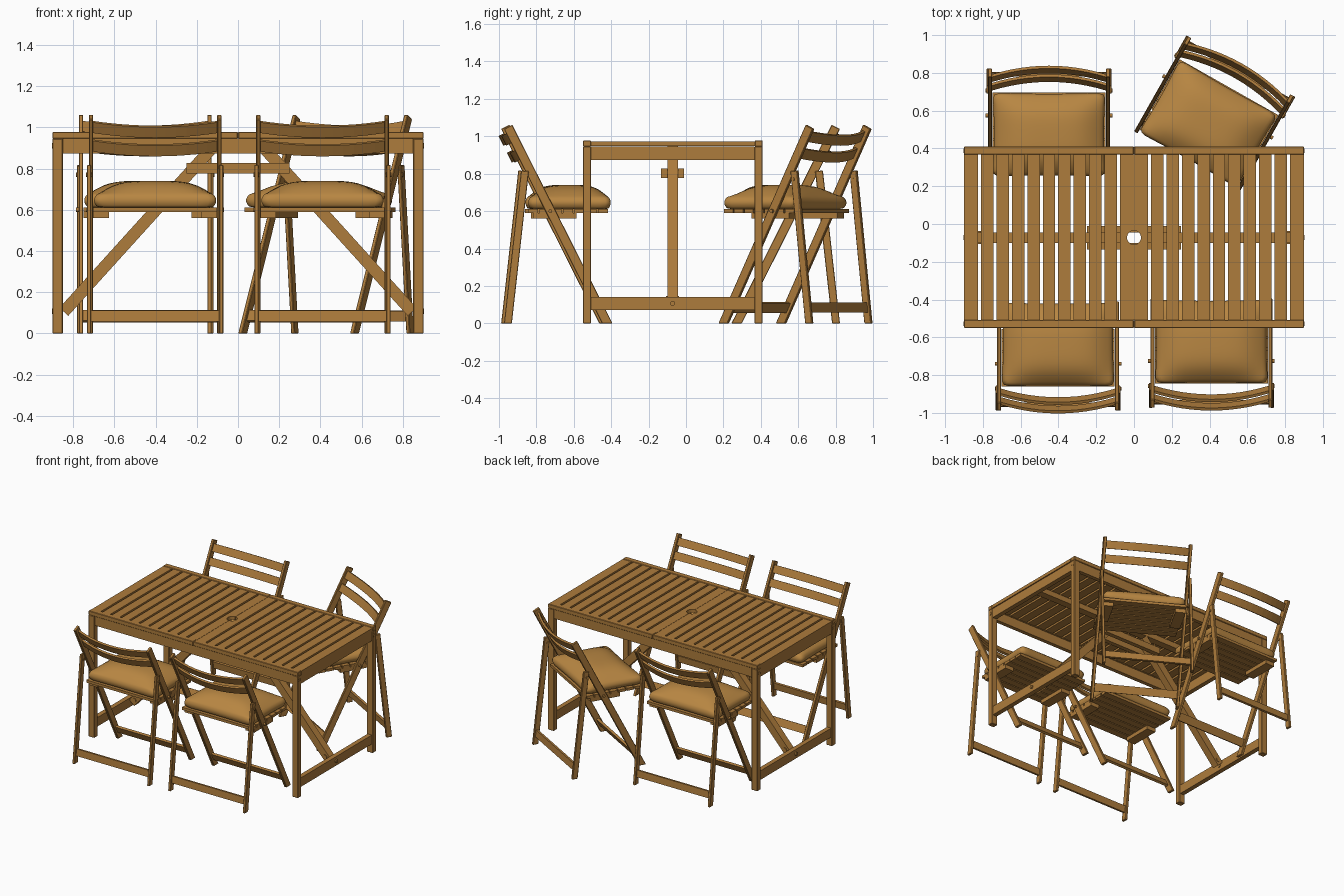
import bpy, bmesh, math
from mathutils import Matrix, Vector

if "Cube" in bpy.data.objects:
    bpy.data.objects.remove(bpy.data.objects["Cube"])


def material(name, color):
    m = bpy.data.materials.new(name)
    m.diffuse_color = color
    m.use_nodes = True
    m.node_tree.nodes["Principled BSDF"].inputs["Base Color"].default_value = m.diffuse_color
    return m


WOOD = material("wood", (0.42, 0.2, 0.045, 1))
CLOTH = material("cloth", (0.48, 0.24, 0.055, 1))


def finish(name, bm, mat=WOOD):
    bmesh.ops.recalc_face_normals(bm, faces=bm.faces[:])
    me = bpy.data.meshes.new(name)
    bm.to_mesh(me)
    bm.free()
    me.materials.append(mat)
    ob = bpy.data.objects.new(name, me)
    bpy.context.collection.objects.link(ob)
    return ob


def add_box(bm, x0, x1, y0, y1, z0, z1):
    m = Matrix.Translation(((x0 + x1) / 2, (y0 + y1) / 2, (z0 + z1) / 2))
    m = m @ Matrix.Diagonal((abs(x1 - x0), abs(y1 - y0), abs(z1 - z0), 1))
    bmesh.ops.create_cube(bm, size=1, matrix=m)


def boxes(name, items, bevel=0.0):
    bm = bmesh.new()
    for b in items:
        add_box(bm, *b)
    ob = finish(name, bm)
    if bevel:
        mod = ob.modifiers.new("soft edges", 'BEVEL')
        mod.width, mod.segments = bevel, 1
    return ob


def add_prism(bm, pts, axis, a0, a1):
    # extrude a 2D profile along x (profile y,z) or along y (profile x,z)
    place = (lambda p, a: (a, p[0], p[1])) if axis == 'x' else (lambda p, a: (p[0], a, p[1]))
    f = bm.faces.new([bm.verts.new(place(p, a0)) for p in pts])
    ext = bmesh.ops.extrude_face_region(bm, geom=[f])['geom']
    shift = Vector(place((0, 0), a1 - a0))
    bmesh.ops.translate(bm, vec=shift, verts=[v for v in ext if isinstance(v, bmesh.types.BMVert)])


def leg_profile(bottom, top, w):
    # slanted bar: flat foot on the ground, square-cut upper end
    b, t = Vector(bottom), Vector(top)
    d = (t - b).normalized()
    n = Vector((d.y, -d.x)) * w / 2
    foot = Vector((w / 2 / d.y, 0))
    return [b - foot, b + foot, t + n, t - n]


def bolts(name, places, axis, length, r=0.013):
    bm = bmesh.new()
    rot = Matrix.Rotation(math.pi / 2, 4, 'Y' if axis == 'x' else 'X')
    for p in places:
        bmesh.ops.create_cone(bm, cap_ends=True, segments=12, radius1=r, radius2=r,
                              depth=length, matrix=Matrix.Translation(p) @ rot)
    return finish(name, bm)


# ---------- table ----------
F, B, MID = -0.55, 0.41, -0.072
boxes("table_legs", [(s * 0.85, s * 0.9, y, y + 0.043, 0, 0.945)
                     for s in (-1, 1) for y in (F, B - 0.043)], 0.003)
boxes("table_long_aprons", [(-0.85, 0.85, y, y + 0.03, 0.873, 0.945) for y in (F + 0.006, B - 0.036)])
boxes("table_end_aprons", [(s * 0.86, s * 0.895, F + 0.043, B - 0.043, 0.873, 0.945) for s in (-1, 1)])
boxes("table_end_stretchers", [(s * 0.857, s * 0.893, F + 0.043, B - 0.043, 0.07, 0.14) for s in (-1, 1)])
boxes("table_top_rails", [(s * 0.001, s * 0.9, y, y + 0.042, 0.945, 0.977)
                          for s in (-1, 1) for y in (F, B - 0.042)], 0.003)
pitch = 0.9 / 11
slats = boxes("table_top_slats", [(s * (i * pitch + (0.001 if i == 0 else 0.008)),
                                   s * ((i + 1) * pitch - (0 if i == 10 else 0.008)),
                                   F + 0.042, B - 0.042, 0.948, 0.973)
                                  for s in (-1, 1) for i in range(11)])
beam = boxes("table_centre_beam", [(-0.86, 0.86, MID - 0.028, MID + 0.028, 0.905, 0.947)])

# umbrella hole
bm = bmesh.new()
bmesh.ops.create_cone(bm, cap_ends=True, segments=24, radius1=0.037, radius2=0.037, depth=0.3,
                      matrix=Matrix.Translation((0, MID, 0.93)))
cutter = finish("hole_cutter", bm)
cutter.hide_render = True
cutter.hide_viewport = True
for ob in (slats, beam):
    mod = ob.modifiers.new("hole", 'BOOLEAN')
    mod.operation, mod.object, mod.solver = 'DIFFERENCE', cutter, 'EXACT'

# diagonal braces with their tie bars
bm = bmesh.new()
for s in (-1, 1):
    a, b = Vector((0.845, 0.105)), Vector((0.135, 0.89))
    n = (b - a).normalized()
    n = Vector((-n.y, n.x)) * 0.029
    add_prism(bm, [(s * p.x, p.y) for p in (a - n, a + n, b + n, b - n)], 'y', MID - 0.028, MID + 0.028)
finish("table_braces", bm)
boxes("brace_tie_bars", [(-0.25, 0.25, MID + a, MID + b, 0.777, 0.828)
                         for a, b in ((-0.062, -0.028), (0.028, 0.062))])
bolts("brace_bolts", [(s * 0.82, MID, 0.13) for s in (-1, 1)], 'y', 0.068, 0.016)
bolts("end_bolts", [(s * 0.878, y, z) for s in (-1, 1)
                    for y, z in ((MID, 0.107), (F + 0.022, 0.91), (B - 0.022, 0.91))], 'x', 0.05)

# ---------- chair (seat opens towards local +y) ----------
chair = []
POST_B, POST_T = Vector((0.264, 0)), Vector((-0.266, 1.05))
REAR_B, REAR_T = Vector((-0.267, 0)), Vector((-0.176, 0.815))


def chair_legs(name, b, t, w, x0, x1):
    bm = bmesh.new()
    for s in (-1, 1):
        add_prism(bm, leg_profile(b, t, w), 'x', s * x0, s * x1)
    ob = finish(name, bm)
    mod = ob.modifiers.new("soft edges", 'BEVEL')
    mod.width, mod.segments = 0.003, 1
    chair.append(ob)


chair_legs("chair_long_post", POST_B, POST_T, 0.05, 0.301, 0.322)
chair_legs("chair_rear_leg", REAR_B, REAR_T, 0.042, 0.311, 0.331)

# foot stretchers, tilted with their legs
for name, b, t, x in (("chair_front_stretcher", POST_B, POST_T, 0.303),
                      ("chair_rear_stretcher", REAR_B, REAR_T, 0.313)):
    d = (t - b).normalized()
    n = Vector((d.y, -d.x)) * 0.009
    lo, hi = b + d * (0.058 / d.y), b + d * (0.11 / d.y)
    bm = bmesh.new()
    add_prism(bm, [lo - n, lo + n, hi + n, hi - n], 'x', -x, x)
    chair.append(finish(name, bm))

# two bowed back slats
d = (POST_T - POST_B).normalized()
back = Vector((-d.y, d.x))
for name, z in (("chair_upper_back_slat", 1.0), ("chair_lower_back_slat", 0.91)):
    c = POST_B + d * (z / d.y)
    bm = bmesh.new()
    rings = []
    for i in range(13):
        u = i / 6 - 1
        q = c + back * (0.052 * (1 - u * u) - 0.005)
        rings.append([bm.verts.new((0.305 * u, *(q + d * h + back * k)))
                      for h, k in ((-0.029, -0.008), (0.029, -0.008), (0.029, 0.008), (-0.029, 0.008))])
    for r0, r1 in zip(rings, rings[1:]):
        for k in range(4):
            bm.faces.new((r0[k], r0[(k + 1) % 4], r1[(k + 1) % 4], r1[k]))
    bm.faces.new(rings[0])
    bm.faces.new(rings[-1])
    chair.append(finish(name, bm))

# slatted seat and its bearers
chair.append(boxes("chair_seat_slats", [(-0.3, 0.3, -0.16 + i * 0.0625, -0.106 + i * 0.0625, 0.59, 0.61)
                                        for i in range(7)]))
chair.append(boxes("chair_seat_bearers", [(s * 0.225, s * 0.3, -0.13, 0.1, 0.56, 0.59) for s in (-1, 1)]))
chair.append(bolts("chair_bolts", [(s * 0.322, y, z) for s in (-1, 1)
                                   for y, z in ((-0.172, 0.77), (-0.04, 0.6))], 'x', 0.026, 0.01))

# puffed cushion
bm = bmesh.new()
bmesh.ops.create_cube(bm, size=2)
bmesh.ops.subdivide_edges(bm, edges=bm.edges[:], cuts=7, use_grid_fill=True)
for v in bm.verts:
    u, w, h = v.co
    dome = (1 - u ** 4) * (1 - w ** 4)
    side = 0.94 + 0.06 * (1 - h * h)
    v.co = (0.3 * u * side * (1 - 0.03 * (1 - w * w)),
            0.062 + 0.223 * w * side * (1 - 0.03 * (1 - u * u)),
            0.611 + (h + 1) / 2 * (0.068 + 0.062 * dome))
cushion = finish("chair_cushion", bm, CLOTH)
cushion.modifiers.new("smooth", 'SUBSURF').levels = 1
cushion.modifiers["smooth"].render_levels = 1
for p in cushion.data.polygons:
    p.use_smooth = True
chair.append(cushion)

# ---------- four chairs around the table ----------
spots = [(-0.402, -0.70, 0), (0.41, -0.685, 0), (-0.45, 0.535, 180), (0.424, 0.585, 150.5)]
for i, (x, y, ang) in enumerate(spots):
    m = Matrix.Translation((x, y, 0)) @ Matrix.Rotation(math.radians(ang), 4, 'Z')
    for part in chair:
        ob = part
        if i:
            ob = part.copy()
            bpy.context.collection.objects.link(ob)
        ob.matrix_world = m
